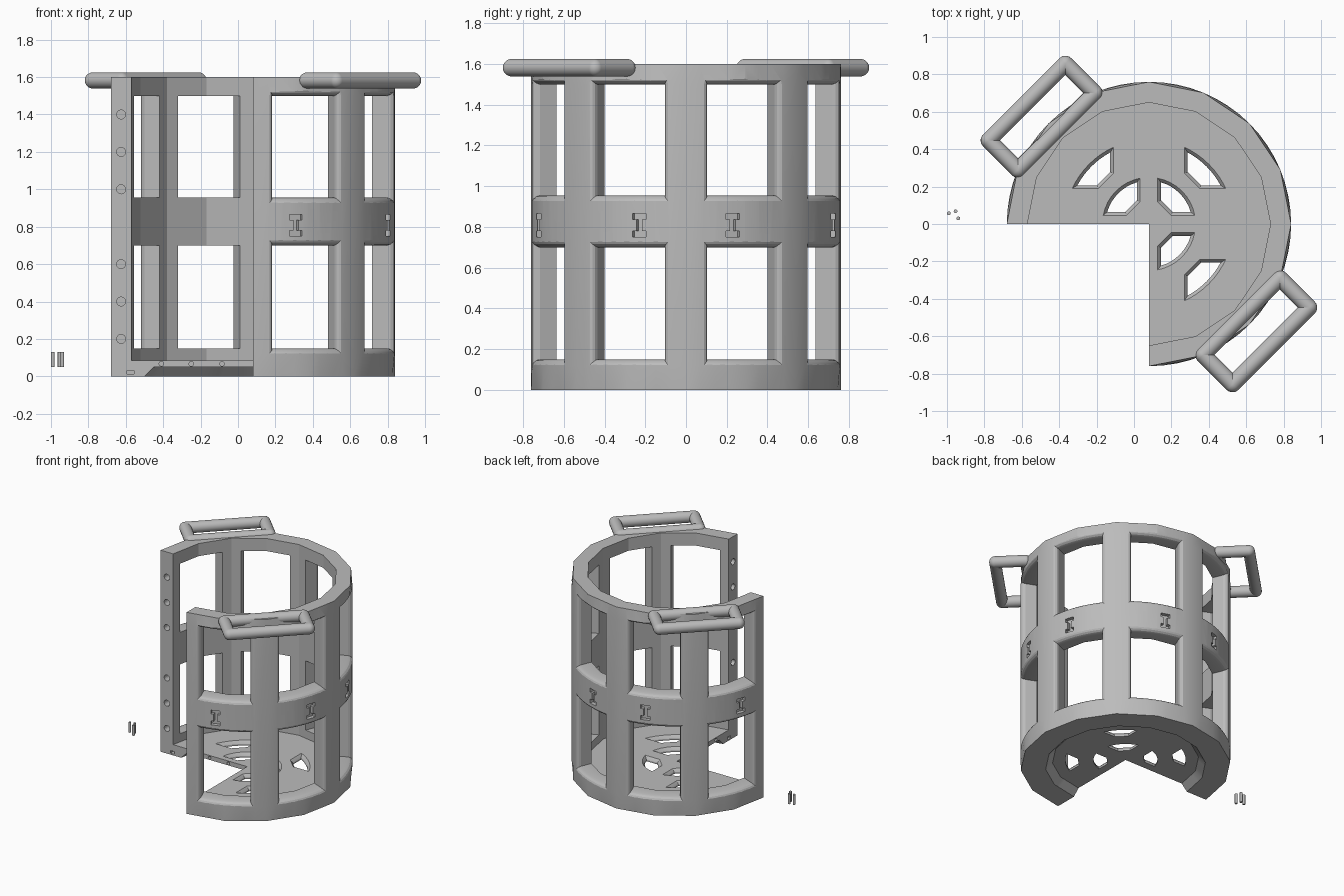
import bpy, bmesh
from math import sin, cos, pi, radians, sqrt
from mathutils import Matrix, Vector

cube = bpy.data.objects.get("Cube")
if cube:
    bpy.data.objects.remove(cube)

AXIS = Vector((0.08, 0, 0))
OUT, INN, HEIGHT, FLOOR = 0.76, 0.65, 1.6, 0.085

grey = bpy.data.materials.new("plain grey")
grey.use_nodes = True
grey.diffuse_color = (0.5, 0.5, 0.5, 1)
grey.node_tree.nodes["Principled BSDF"].inputs["Base Color"].default_value = (0.5, 0.5, 0.5, 1)


def finish(name, bm, location=AXIS):
    bmesh.ops.recalc_face_normals(bm, faces=bm.faces[:])
    mesh = bpy.data.meshes.new(name)
    bm.to_mesh(mesh)
    bm.free()
    obj = bpy.data.objects.new(name, mesh)
    obj.location = location
    bpy.context.collection.objects.link(obj)
    mesh.materials.append(grey)
    return obj


def smooth(obj, angle):
    bpy.ops.object.select_all(action="DESELECT")
    obj.select_set(True)
    bpy.context.view_layer.objects.active = obj
    bpy.ops.object.shade_smooth_by_angle(angle=radians(angle))


def loft(bm, rings):
    """Closed solid through rings of equal length."""
    rows = [[bm.verts.new(p) for p in ring] for ring in rings]
    n = len(rows[0])
    for a, b in zip(rows, rows[1:]):
        for i in range(n):
            j = (i + 1) % n
            bm.faces.new((a[i], a[j], b[j], b[i]))
    bm.faces.new(rows[0])
    bm.faces.new(rows[-1])


def turned(points, angle):
    rot = Matrix.Rotation(angle, 3, "Z")
    return [rot @ Vector(p) for p in points]


# Three-quarter basket shell: rim and foot have 16 sides, the middle is round
profile = [(0, 0.05, 1), (0.53, 0.05, 1), (0.56, 0.02, 1), (0.58, 0, 1),
           (OUT, 0, 1), (OUT, 0.12, 0), (OUT, 1.5, 0), (OUT, HEIGHT, 1),
           (INN, HEIGHT, 1), (INN, FLOOR, 1), (0, FLOOR, 1)]
bm = bmesh.new()
STEPS, SIDE = 48, pi / 8
rows = []
for k in range(STEPS + 1):
    a = -pi / 2 + 1.5 * pi * k / STEPS
    flat = cos(SIDE / 2) / cos(((k % 4) / 4 - 0.5) * SIDE)
    row = []
    for r, z, faceted in profile:
        r = r * flat if faceted else r
        row.append(bm.verts.new((r * cos(a), r * sin(a), z)))
    rows.append(row)
for a, b in zip(rows, rows[1:]):
    for i in range(len(profile) - 1):
        bm.faces.new((a[i], a[i + 1], b[i + 1], b[i]))
bm.faces.new(rows[0])
bm.faces.new(rows[-1])
bmesh.ops.remove_doubles(bm, verts=bm.verts[:], dist=0.0001)
basket = finish("basket_shell", bm)

cut = bmesh.new()


# Windows with rounded outer edges
def window_ring(radius, grow, low, high):
    half = 0.18 + grow
    ts = [half * (i / 5 - 1) for i in range(11)]
    pts = [(sqrt(radius ** 2 - t * t), t, low - grow) for t in ts]
    return pts + [(sqrt(radius ** 2 - t * t), t, high + grow) for t in reversed(ts)]


flare = [(0.5, 0), (0.725, 0), (0.742, 0.006), (0.754, 0.016), (0.762, 0.032), (0.82, 0.04)]
for i in range(6):
    for low, high in ((0.15, 0.70), (0.955, 1.50)):
        loft(cut, [turned(window_ring(r, g, low, high), radians(45 * i - 67.5)) for r, g in flare])

# Shallow clip slots on the middle band
half_slot = [(0.035, -0.058), (0.035, -0.028), (0.014, -0.028),
             (0.014, 0.028), (0.035, 0.028), (0.035, 0.058)]
slot = half_slot + [(-t, z) for t, z in reversed(half_slot)]
for deg in (-72.4, -17.6, 17.6, 72.4, 107.6, 162.4):
    loft(cut, [turned([(r, t, z + 0.808) for t, z in slot], radians(deg)) for r in (0.73, 0.8)])


# Fan-shaped openings in the floor, chamfered on top
def fan_ring(off, radius, corner, grow, z):
    off, radius, corner = off - grow, radius + grow, corner - grow * 1.4
    far = sqrt(radius ** 2 - off ** 2)
    pts = [(off, corner - off), (corner - off, off)]
    start = Vector((far, off)).angle_signed(Vector((1, 0)))
    for i in range(9):
        a = start + (pi / 2 - 2 * start) * i / 8
        pts.append((radius * cos(a), radius * sin(a)))
    return [(x, y, z) for x, y in pts]


for quarter in (-1, 0, 1):
    for off, radius, corner in ((0.207, 0.435, 0.485), (0.064, 0.232, 0.19)):
        loft(cut, [turned(fan_ring(off, radius, corner, g, z), quarter * pi / 2)
                   for g, z in ((0, -0.05), (0, 0.062), (0.008, 0.075), (0.022, 0.09))])


# Dowel holes and a small notch in both cut faces
def face_hole(x, z, outline, depth):
    for swap in (False, True):
        rings = []
        for d in (-0.02, depth):
            ring = [(x + u, d, z + v) for u, v in outline]
            rings.append([(q, p, w) for p, q, w in ring] if swap else ring)
        loft(cut, rings)


def circle(r, n=16):
    return [(r * cos(2 * pi * i / n), r * sin(2 * pi * i / n)) for i in range(n)]


for z in (0.2, 0.4, 0.6, 1.0, 1.2, 1.4):
    face_hole(-0.705, z, circle(0.024), 0.07)
for x in (-0.49, -0.33, -0.165):
    face_hole(x, 0.067, circle(0.012), 0.03)
face_hole(-0.655, 0.022, [(-0.018, -0.01), (0.018, -0.01), (0.018, 0.01), (-0.018, 0.01)], 0.04)

# Apply the cuts
cutter = finish("opening_cutter", cut)
cutter.hide_render = True
mod = basket.modifiers.new("openings", "BOOLEAN")
mod.operation = "DIFFERENCE"
mod.solver = "EXACT"
mod.object = cutter
bpy.context.view_layer.objects.active = basket
bpy.ops.object.modifier_apply(modifier=mod.name)
bpy.data.objects.remove(cutter)
smooth(basket, 20)

# Carrying handles: rectangular loops of round bar
TUBE, LONG, SHORT = 0.043, 0.29, 0.111
for name, deg in (("front_handle", -45), ("back_handle", 135)):
    bm = bmesh.new()
    for s in (-1, 1):
        for x, y, length, spin in ((s * SHORT, 0, LONG, "X"), (0, s * LONG, SHORT, "Y")):
            bmesh.ops.create_cone(bm, segments=20, radius1=TUBE, radius2=TUBE, depth=2 * length,
                                  matrix=Matrix.Translation((x, y, 0)) @ Matrix.Rotation(pi / 2, 4, spin))
        for t in (-1, 1):
            bmesh.ops.create_uvsphere(bm, u_segments=20, v_segments=10, radius=TUBE,
                                      matrix=Matrix.Translation((s * SHORT, t * LONG, 0)))
    a = radians(deg)
    handle = finish(name, bm, AXIS + Vector((0.811 * cos(a), 0.811 * sin(a), 1.582)))
    handle.rotation_euler.z = a
    smooth(handle, 40)

# Loose dowel pins beside the basket
for i, (x, y) in enumerate(((-0.99, 0.057), (-0.954, 0.068), (-0.939, 0.03))):
    bm = bmesh.new()
    loft(bm, [[(u, v, z) for u, v in circle(0.01, 12)] for z in (0.05, 0.13)])
    smooth(finish(f"dowel_pin_{i + 1}", bm, (x, y, 0)), 40)
